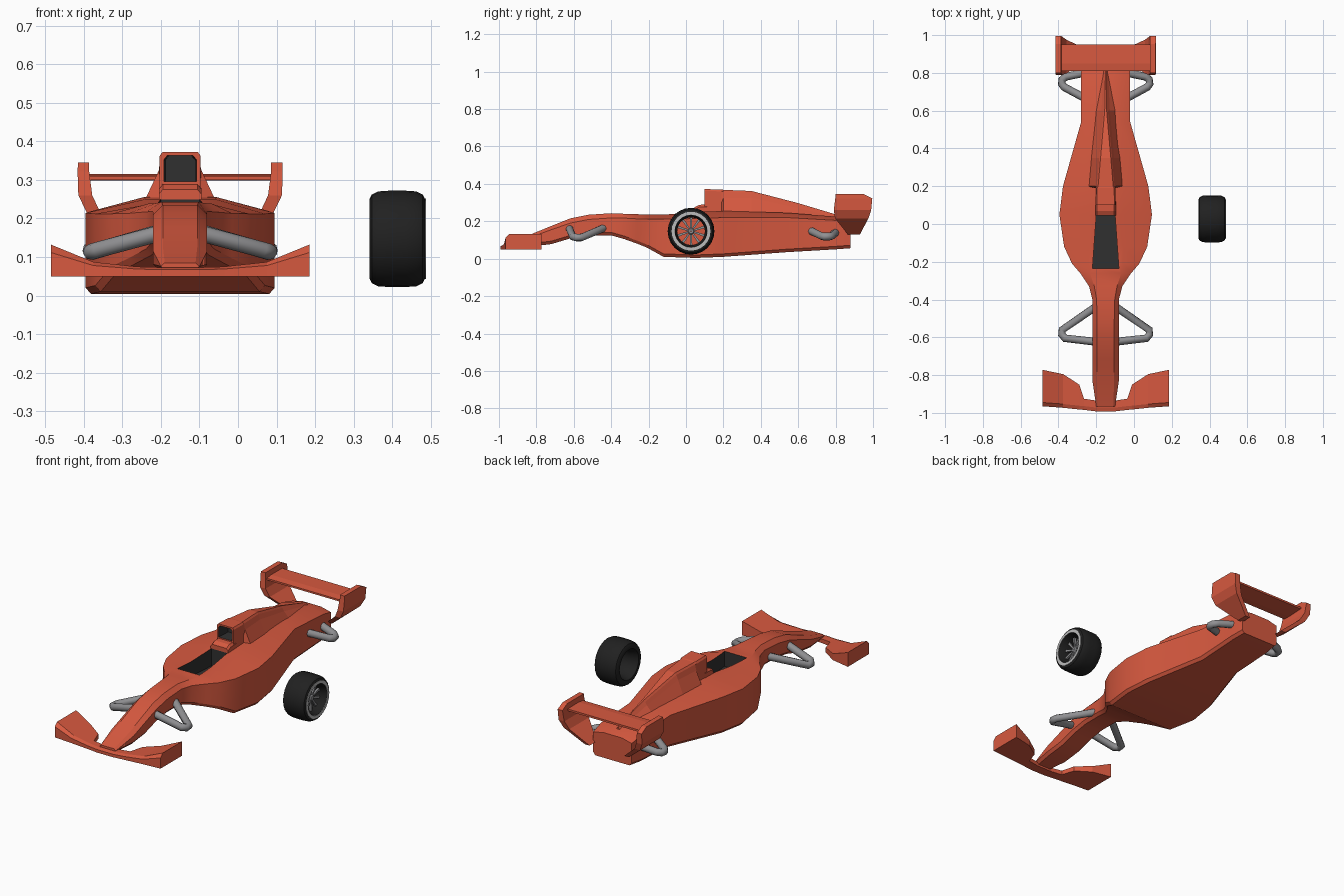
import bpy, bmesh, math
from mathutils import Matrix

if "Cube" in bpy.data.objects:
    bpy.data.objects.remove(bpy.data.objects["Cube"])

CX = -0.15                      # centre line of the car


def material(name, rgb):
    m = bpy.data.materials.new(name)
    m.diffuse_color = (*rgb, 1)
    m.use_nodes = True
    m.node_tree.nodes["Principled BSDF"].inputs["Base Color"].default_value = m.diffuse_color
    return m


RED = material("red_paint", (0.68, 0.10, 0.05))
BLACK = material("rubber", (0.015, 0.015, 0.015))
DARK = material("dark_interior", (0.03, 0.03, 0.03))
GREY = material("metal", (0.28, 0.28, 0.29))
PALE = material("rim_metal", (0.5, 0.5, 0.5))


def loft(name, rings, mat, wrap=False, smooth=None):
    """Skin equal-sized rings of 3D points; cap the ends unless wrapped."""
    bm = bmesh.new()
    vs = [[bm.verts.new(p) for p in r] for r in rings]
    n = len(rings[0])
    pairs = list(zip(vs, vs[1:])) + ([(vs[-1], vs[0])] if wrap else [])
    for a, b in pairs:
        for i in range(n):
            j = (i + 1) % n
            bm.faces.new((a[i], a[j], b[j], b[i]))
    if not wrap:
        bm.faces.new(vs[0])
        bm.faces.new(vs[-1])
    bmesh.ops.recalc_face_normals(bm, faces=bm.faces)
    me = bpy.data.meshes.new(name)
    bm.to_mesh(me)
    bm.free()
    me.materials.append(mat)
    ob = bpy.data.objects.new(name, me)
    bpy.context.collection.objects.link(ob)
    if smooth:
        select(ob)
        bpy.ops.object.shade_smooth_by_angle(angle=math.radians(smooth))
    return ob


def select(ob):
    bpy.ops.object.select_all(action='DESELECT')
    ob.select_set(True)
    bpy.context.view_layer.objects.active = ob


def section(y, half):
    """Mirror a half outline of (half width, z), ordered bottom to top."""
    return ([(CX + w, y, z) for w, z in half] +
            [(CX - w, y, z) for w, z in reversed(half)])


def carve(ob, cutter):
    m = ob.modifiers.new("opening", 'BOOLEAN')
    m.operation, m.solver, m.object = 'DIFFERENCE', 'EXACT', cutter
    m.material_mode = 'TRANSFER'
    select(ob)
    bpy.ops.object.modifier_apply(modifier=m.name)
    bpy.data.objects.remove(cutter)


# Main body: y, side half width, floor z, shoulder z, top half width, top z
stations = [
    (-0.965, .050, .060, .075, .040, .085),
    (-0.83, .070, .065, .115, .045, .130),
    (-0.72, .070, .078, .155, .045, .175),
    (-0.62, .070, .108, .190, .045, .215),
    (-0.52, .070, .125, .210, .045, .235),
    (-0.40, .070, .125, .218, .048, .243),
    (-0.33, .088, .105, .217, .060, .240),
    (-0.26, .135, .080, .213, .083, .238),
    (-0.21, .178, .060, .212, .090, .235),
    (-0.12, .220, .010, .212, .090, .235),
    (0.05, .245, .004, .214, .090, .250),
    (0.20, .226, .010, .220, .095, .255),
    (0.54, .130, .035, .220, .070, .245),
    (0.80, .130, .050, .205, .060, .225),
    (0.88, .122, .056, .185, .060, .200)]
body = loft("body", [section(y, [(w - .014, zb), (w, zb + .016), (w, zs), (wt, zt)])
                     for y, w, zb, zs, wt, zt in stations], RED, smooth=25)

# Cockpit opening
carve(body, loft("cockpit_cutter",
                 [section(y, [(w, .15), (w, .40)]) for y, w in ((-.235, .070), (.045, .050))],
                 DARK))

# Headrest behind the cockpit
loft("headrest", [section(y, [(.055, .22), (.055, z - .012), (.045, z)])
                  for y, z in ((.045, .275), (.07, .288), (.12, .290))], RED)

# Engine cover with air intake: y, base half width, waist (w, z), top (w, z)
cover = [
    (0.10, .053, .053, .30, .053, .372),
    (0.19, .053, .053, .30, .052, .370),
    (0.20, .095, .055, .325, .047, .368),
    (0.35, .080, .045, .325, .034, .362),
    (0.60, .050, .022, .270, .012, .297),
    (0.83, .030, .012, .215, .008, .228)]
engine_cover = loft("engine_cover",
                    [section(y, [(b, min(.24, zw - .02)), (w, zw), (wt, zt - .01), (wt - .007, zt)])
                     for y, b, w, zw, wt, zt in cover], RED)
carve(engine_cover, loft("intake_cutter",
                         [section(y, [(w, .296), (w, .352), (w - .009, .363)])
                          for y, w in ((.05, .045), (.18, .038))], DARK))

# Front wing: offset, front y, rear y, floor z, top z
half = [
    (.335, -.965, -.772, .05, .132),
    (.225, -.973, -.795, .05, .087),
    (.140, -.982, -.850, .05, .078),
    (.115, -.984, -.925, .05, .075),
    (.050, -.992, -.935, .05, .073)]
wing = [(s * d, a, b, z0, z1) for s, pts in ((-1, half), (1, half[::-1]))
        for d, a, b, z0, z1 in pts]
loft("front_wing", [[(CX + d, a, z0), (CX + d, b, z0), (CX + d, b, z1),
                     (CX + d, a + .02, z1), (CX + d, a, z0 + (z1 - z0) * .75)]
                    for d, a, b, z0, z1 in wing], RED)

# Rear wing end plates: z, outer offset, inner offset, front y, rear y
plate = [
    (.345, .265, .236, .800, .952),
    (.322, .266, .236, .798, .996),
    (.260, .264, .228, .790, .990),
    (.215, .242, .207, .797, .975),
    (.130, .140, .110, .865, .930)]
for s, side in ((-1, "left"), (1, "right")):
    loft(f"rear_end_plate_{side}",
         [[(CX + s * o, a, z), (CX + s * o, b, z), (CX + s * i, b, z), (CX + s * i, a, z)]
          for z, o, i, a, b in plate], RED)

# Rear wing plank
loft("rear_wing", [section(y, [(.245, z0), (.245, z1)])
                   for y, z0, z1 in ((.81, .300, .310), (.85, .298, .315), (.95, .303, .314))], RED)


# Suspension arms
def arm(name, pts):
    cu = bpy.data.curves.new(name, 'CURVE')
    cu.dimensions = '3D'
    cu.bevel_depth, cu.bevel_resolution, cu.use_fill_caps = .021, 2, True
    sp = cu.splines.new('POLY')
    sp.points.add(len(pts) - 1)
    for p, co in zip(sp.points, pts):
        p.co = (*co, 1)
    cu.materials.append(GREY)
    bpy.context.collection.objects.link(bpy.data.objects.new(name, cu))


arms = {
    "front": [(.04, -.625, .165), (.215, -.605, .118), (.232, -.585, .113),
              (.230, -.560, .113), (.04, -.430, .168)],
    "rear": [(.09, .655, .155), (.220, .725, .121), (.233, .742, .118),
             (.230, .765, .118), (.210, .780, .122), (.09, .805, .145)]}
for end, pts in arms.items():
    for s, side in ((-1, "left"), (1, "right")):
        arm(f"{end}_suspension_{side}", [(CX + s * d, y, z) for d, y, z in pts])

# Loose wheel: everything is turned about this axle
WX, WY, WZ = .413, .027, .147


def lathe(name, profile, mat, n=24):
    return loft(name, [[(WX + x, WY + r * math.cos(2 * math.pi * k / n),
                         WZ + r * math.sin(2 * math.pi * k / n)) for x, r in profile]
                       for k in range(n)], mat, wrap=True, smooth=30)


lathe("tyre", [(-.072, .086), (-.072, .103), (-.066, .115), (-.050, .123), (-.02, .125),
               (.02, .125), (.050, .123), (.066, .115), (.072, .103), (.072, .086),
               (.035, .074), (-.03, .074)], BLACK)
lathe("rim_ring", [(.060, .087), (.074, .087), (.074, .104), (.060, .104)], PALE)
lathe("hub", [(.015, .002), (.040, .002), (.040, .013), (.034, .018), (.015, .018)], GREY, 12)

# Ten spokes
for k in range(10):
    sp = loft(f"spoke_{k + 1}",
              [[(x - .006, -w, r), (x - .006, w, r), (x + .006, w, r), (x + .006, -w, r)]
               for x, w, r in ((.028, .004, .012), (.030, .007, .078))], GREY)
    sp.data.transform(Matrix.Translation((WX, WY, WZ)) @
                      Matrix.Rotation(2 * math.pi * k / 10, 4, 'X'))
